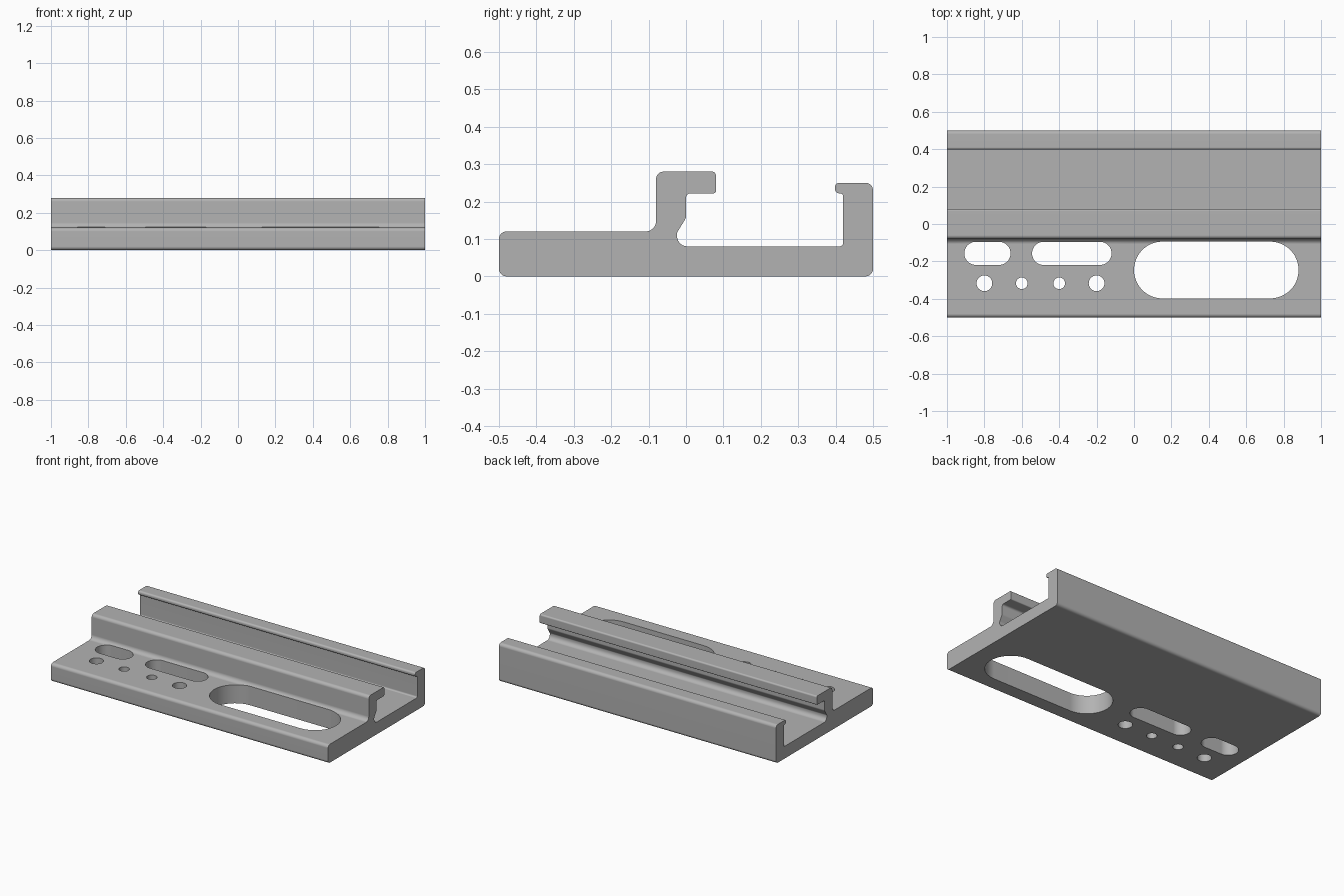
import bpy
import bmesh
from math import pi, sin, cos, tan
from mathutils import Vector

cube = bpy.data.objects.get("Cube")
if cube:
    bpy.data.objects.remove(cube, do_unlink=True)

grey = bpy.data.materials.new("brushed grey")
grey.use_nodes = True
GREY = (0.45, 0.45, 0.45, 1)
grey.diffuse_color = GREY
grey.node_tree.nodes["Principled BSDF"].inputs["Base Color"].default_value = GREY


def rounded(corners, steps=7):
    """Replace each (y, z, radius) corner with a tangent arc."""
    out = []
    for i, (y, z, r) in enumerate(corners):
        p = Vector((y, z))
        a = (Vector(corners[i - 1][:2]) - p).normalized()
        b = (Vector(corners[(i + 1) % len(corners)][:2]) - p).normalized()
        half = a.angle(b) / 2
        centre = p + (a + b).normalized() * (r / sin(half))
        start = p + a * (r / tan(half)) - centre
        end = p + b * (r / tan(half)) - centre
        sweep = start.angle(end)
        for k in range(steps + 1):
            t = k / steps
            out.append(centre + (start * sin((1 - t) * sweep) + end * sin(t * sweep)) / sin(sweep))
    return out


def prism(name, points, offset):
    """Extrude a closed outline of 3D points into a solid."""
    bm = bmesh.new()
    face = bm.faces.new([bm.verts.new(p) for p in points])
    result = bmesh.ops.extrude_face_region(bm, geom=[face])
    verts = [v for v in result["geom"] if isinstance(v, bmesh.types.BMVert)]
    bmesh.ops.translate(bm, verts=verts, vec=offset)
    bmesh.ops.recalc_face_normals(bm, faces=bm.faces)
    mesh = bpy.data.meshes.new(name)
    bm.to_mesh(mesh)
    bm.free()
    mesh.materials.append(grey)
    obj = bpy.data.objects.new(name, mesh)
    bpy.context.collection.objects.link(obj)
    return obj


def slot(x0, x1, y, r, steps=24):
    """Cutter with round ends; a plain cylinder when x1 - x0 equals 2r."""
    pts = []
    for cx, turn in ((x1 - r, -pi / 2), (x0 + r, pi / 2)):
        for k in range(steps + 1):
            a = turn + pi * k / steps
            p = Vector((cx + r * cos(a), y + r * sin(a), -0.1))
            if all((p - q).length > 1e-5 for q in pts):
                pts.append(p)
    return prism("slot_cutter", pts, (0, 0, 0.3))


# Rail cross-section: base plate, low rear lip, undercut groove, front hook
section = rounded([
    (-0.5, 0, 0.02), (0.5, 0, 0.02), (0.5, 0.25, 0.02),
    (0.398, 0.25, 0.012), (0.398, 0.222, 0.012), (0.42, 0.222, 0.008),
    (0.42, 0.08, 0.01),
    (-0.024, 0.08, 0.028), (-0.024, 0.117, 0.014), (0, 0.156, 0.02),
    (0, 0.222, 0.012), (0.08, 0.222, 0.006), (0.08, 0.28, 0.01),
    (-0.08, 0.28, 0.02), (-0.08, 0.12, 0.028), (-0.5, 0.12, 0.02),
])
rail = prism("mounting_rail", [(-1, p.x, p.y) for p in section], (2, 0, 0))

# Slots and screw holes through the front flange
cutters = [
    slot(-0.907, -0.66, -0.157, 0.062),
    slot(-0.545, -0.12, -0.157, 0.062),
    slot(0, 0.88, -0.246, 0.152),
]
for x, r in ((-0.8, 0.042), (-0.6, 0.031), (-0.4, 0.031), (-0.2, 0.042)):
    cutters.append(slot(x - r, x + r, -0.317, r))

bpy.ops.object.select_all(action="DESELECT")
bpy.context.view_layer.objects.active = rail
rail.select_set(True)
for cutter in cutters:
    cutter.hide_render = True
    mod = rail.modifiers.new("cut", "BOOLEAN")
    mod.operation = "DIFFERENCE"
    mod.solver = "EXACT"
    mod.object = cutter
    bpy.ops.object.modifier_apply(modifier=mod.name)
    bpy.data.objects.remove(cutter, do_unlink=True)

# Smooth the fillets while keeping flats and cut edges crisp
bpy.ops.object.shade_smooth_by_angle(angle=0.5)
weighted = rail.modifiers.new("weighted normals", "WEIGHTED_NORMAL")
weighted.keep_sharp = True
